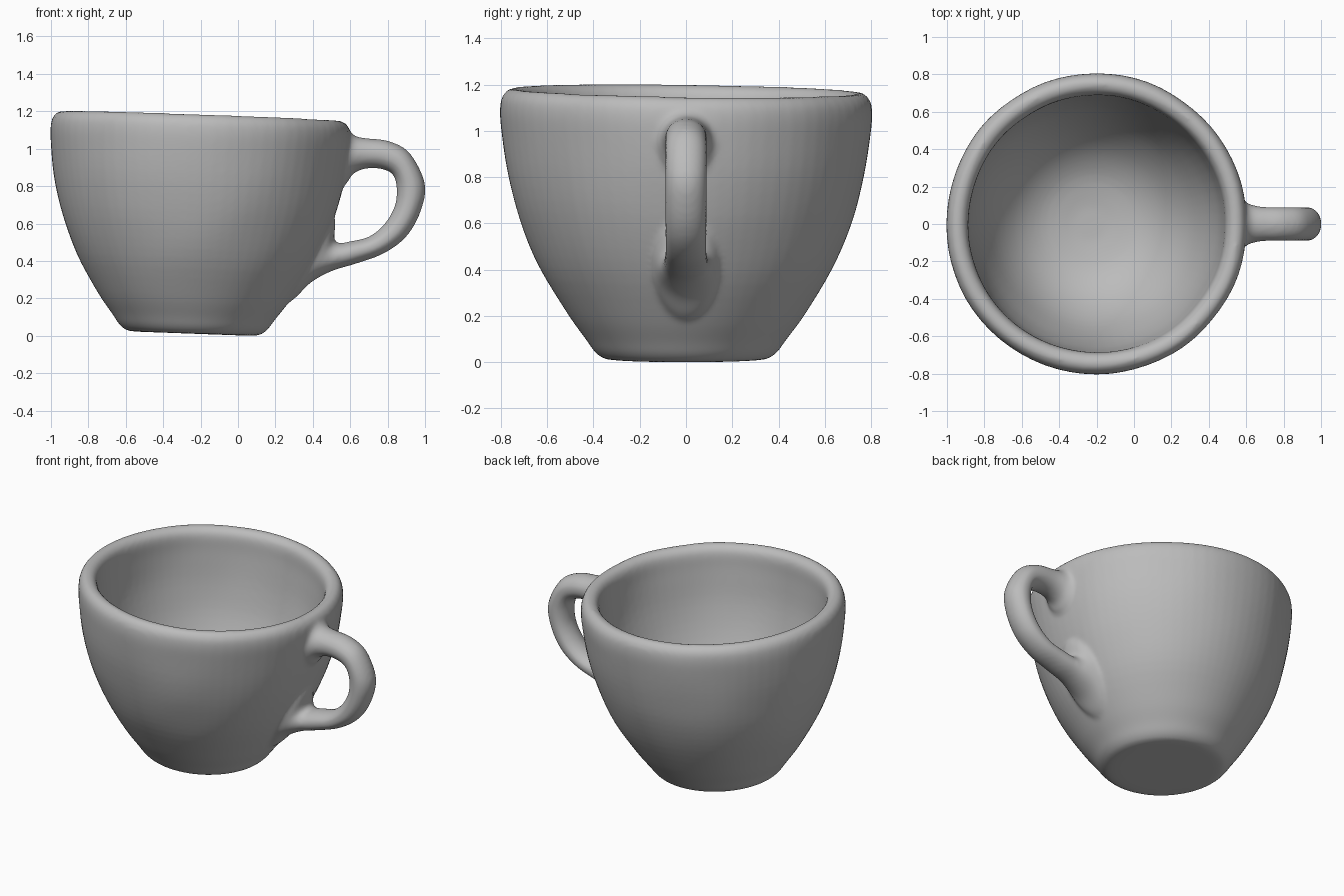
import bpy, bmesh, math
from mathutils import Vector, Matrix, noise

if "Cube" in bpy.data.objects:
    bpy.data.objects.remove(bpy.data.objects["Cube"])


def smooth_path(points, steps):
    """Catmull-Rom samples through points of any dimension."""
    pts = [Vector(p) for p in points]
    pts = [pts[0] * 2 - pts[1]] + pts + [pts[-1] * 2 - pts[-2]]
    out = []
    for a, b, c, d in zip(pts, pts[1:], pts[2:], pts[3:]):
        for i in range(steps):
            t = i / steps
            out.append(0.5 * (2 * b + (c - a) * t + (2 * a - 5 * b + 4 * c - d) * t ** 2
                              + (3 * b - a - 3 * c + d) * t ** 3))
    return out + [pts[-2]]


def skin(bm, rings):
    """Closed tube through equal-sized rings, capped at both ends."""
    rows = [[bm.verts.new(p) for p in ring] for ring in rings]
    for r0, r1 in zip(rows, rows[1:]):
        for i in range(len(r0)):
            j = (i + 1) % len(r0)
            bm.faces.new((r0[i], r0[j], r1[j], r1[i]))
    bm.faces.new(rows[0][::-1])
    bm.faces.new(rows[-1])


bm = bmesh.new()

# Bowl: (radius, height) from the foot up, over the rim and down inside
profile = [(0.30, 0.0), (0.355, 0.006), (0.395, 0.035), (0.435, 0.09), (0.515, 0.20),
           (0.635, 0.40), (0.718, 0.60), (0.77, 0.80), (0.80, 1.0), (0.804, 1.09),
           (0.79, 1.138), (0.755, 1.164), (0.715, 1.151), (0.692, 1.11), (0.683, 1.0),
           (0.658, 0.80), (0.607, 0.60), (0.52, 0.40), (0.405, 0.25), (0.27, 0.16),
           (0.12, 0.125), (0.02, 0.12)]
tilt = Matrix.Translation((-0.24, 0, 0.011)) @ Matrix.Rotation(math.radians(2.1), 4, 'Y')
sides = 72
rings = []
for r, z in smooth_path(profile, 4):
    ring = []
    for i in range(sides):
        a = math.tau * i / sides
        p = Vector((r * math.cos(a), r * math.sin(a), z))
        wobble = noise.noise(p * 3.0) * 0.006 * min(1, z * 3)   # hand-thrown unevenness
        p += Vector((math.cos(a), math.sin(a), 0.4)) * wobble
        p.z -= 0.012 * p.y * z
        ring.append(tilt @ p)
    rings.append(ring)
skin(bm, rings)

# Handle: outer (x, z), inner (x, z) and half width, flared into the bowl
loop = [(0.55, 1.12, 0.53, 0.76, 0.14), (0.60, 1.09, 0.585, 0.82, 0.12),
        (0.635, 1.065, 0.615, 0.865, 0.104), (0.70, 1.055, 0.68, 0.893, 0.092),
        (0.81, 1.04, 0.76, 0.893, 0.09), (0.92, 0.975, 0.825, 0.865, 0.09),
        (1.0, 0.81, 0.847, 0.80, 0.09), (0.975, 0.66, 0.84, 0.70, 0.09),
        (0.90, 0.53, 0.785, 0.60, 0.09), (0.78, 0.44, 0.70, 0.53, 0.09),
        (0.63, 0.385, 0.60, 0.505, 0.094), (0.50, 0.345, 0.54, 0.495, 0.102),
        (0.39, 0.285, 0.515, 0.52, 0.122), (0.31, 0.205, 0.52, 0.62, 0.14),
        (0.255, 0.165, 0.48, 0.68, 0.14)]
rings = []
for xo, zo, xi, zi, w in smooth_path(loop, 6):
    mid = Vector(((xo + xi) / 2, 0, (zo + zi) / 2))
    half = Vector(((xo - xi) / 2, 0, (zo - zi) / 2))
    ring = []
    for i in range(28):
        a = math.tau * i / 28
        ring.append(mid + half * math.cos(a) + Vector((0, w * math.sin(a), 0)))
    rings.append(ring)
skin(bm, rings)
bmesh.ops.recalc_face_normals(bm, faces=bm.faces)

mesh = bpy.data.meshes.new("cup")
bm.to_mesh(mesh)
bm.free()
cup = bpy.data.objects.new("cup", mesh)
bpy.context.collection.objects.link(cup)

# Grey clay
clay = bpy.data.materials.new("grey clay")
clay.diffuse_color = (0.5, 0.5, 0.5, 1)
clay.use_nodes = True
clay.node_tree.nodes["Principled BSDF"].inputs["Base Color"].default_value = clay.diffuse_color
mesh.materials.append(clay)

# Fuse handle and bowl into one soft surface
fuse = cup.modifiers.new("fuse", 'REMESH')
fuse.mode = 'VOXEL'
fuse.voxel_size = 0.014
fuse.use_smooth_shade = True
soften = cup.modifiers.new("soften", 'SMOOTH')
soften.factor = 0.5
soften.iterations = 6
